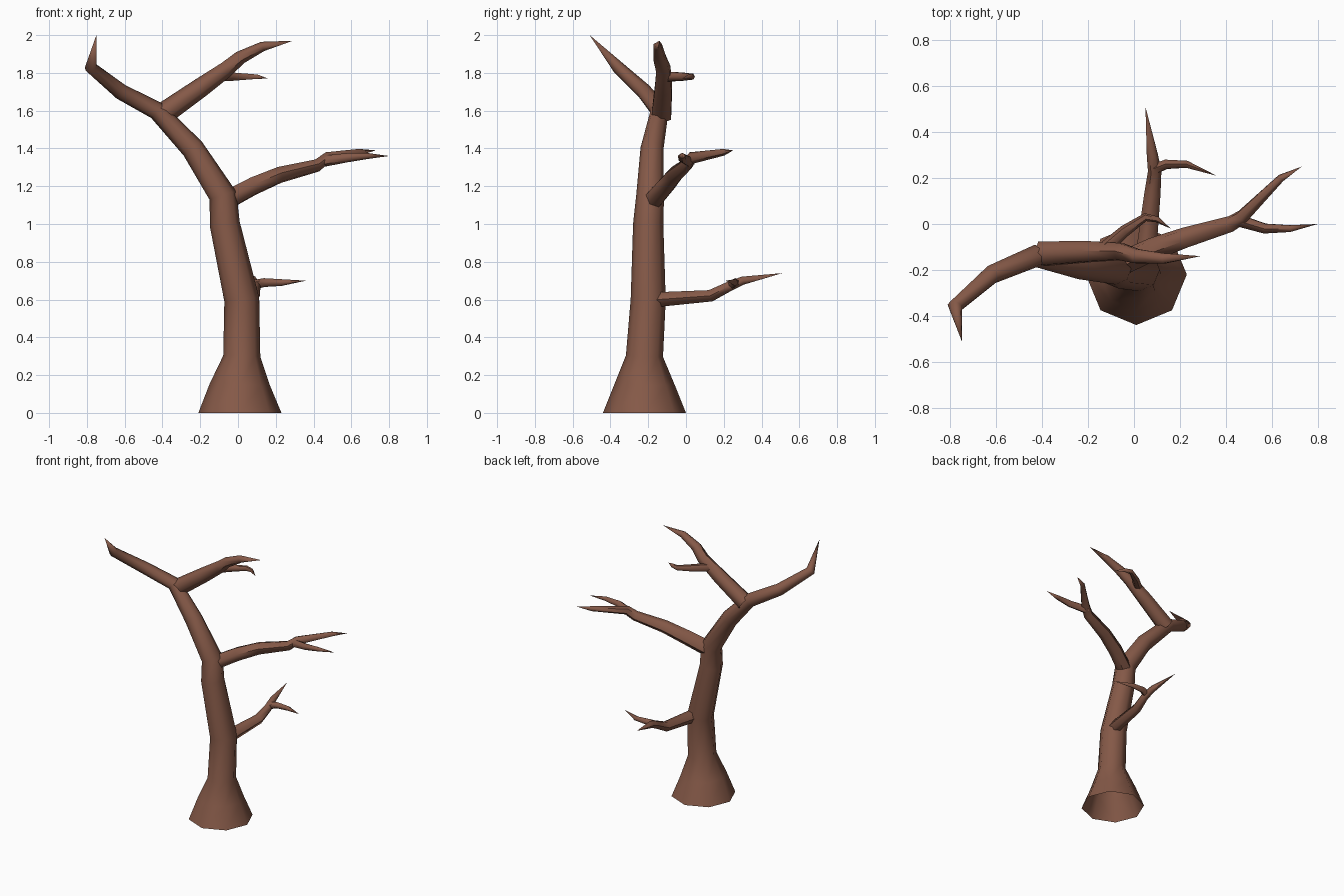
import bpy, bmesh, math
from mathutils import Vector

cube = bpy.data.objects.get("Cube")
if cube:
    bpy.data.objects.remove(cube, do_unlink=True)

bark = bpy.data.materials.new("brown_bark")
bark.use_nodes = True
color = (0.235, 0.1, 0.064, 1)
bark.diffuse_color = color
bsdf = next(node for node in bark.node_tree.nodes if node.type == 'BSDF_PRINCIPLED')
bsdf.inputs["Base Color"].default_value = color


def trunk_radius(height, fraction):
    """Slow taper with height, plus a straight flare at the roots."""
    return 0.1 - 0.02 * height ** 2 + 0.12 * max(0, 1 - height / 0.3)


def branch_radius(start):
    """Taper that stays thick near the trunk and thins toward the tip."""
    return lambda height, fraction: start * (1 - 0.8 * fraction ** 1.5)


def loft(name, radius, sides, *path):
    """Sweep a polygon along the path and close the far end in a point."""
    points = [Vector(p) for p in path]
    steps = [b - a for a, b in zip(points, points[1:])]
    total = sum(step.length for step in steps)
    bm = bmesh.new()
    rings = []
    travelled = 0
    side = Vector((1, 0, 0))
    for i, step in enumerate(steps):
        along = step.normalized()
        if i > 0:
            along = (along + steps[i - 1].normalized()).normalized()
        # Carry the side direction along so the tube does not twist
        side = (side - along * side.dot(along)).normalized()
        other = along.cross(side)
        size = radius(points[i].z, travelled / total)
        ring = []
        for k in range(sides):
            angle = math.tau * k / sides
            offset = side * math.cos(angle) + other * math.sin(angle)
            ring.append(bm.verts.new(points[i] + offset * size))
        rings.append(ring)
        travelled += step.length
    tip = bm.verts.new(points[-1])
    for k in range(sides):
        n = (k + 1) % sides
        for lower, upper in zip(rings, rings[1:]):
            bm.faces.new((lower[k], lower[n], upper[n], upper[k]))
        bm.faces.new((rings[-1][k], rings[-1][n], tip))
    mesh = bpy.data.meshes.new(name)
    bm.to_mesh(mesh)
    bm.free()
    mesh.materials.append(bark)
    obj = bpy.data.objects.new(name, mesh)
    bpy.context.collection.objects.link(obj)
    bpy.ops.object.select_all(action='DESELECT')
    obj.select_set(True)
    bpy.context.view_layer.objects.active = obj
    bpy.ops.object.shade_smooth_by_angle(angle=math.radians(60))


# Flared trunk, open underneath, bending into the long side limb
loft("trunk", trunk_radius, 8,
     (0.01, -0.22, 0), (0.01, -0.22, 0.15), (0.02, -0.22, 0.3), (0.02, -0.2, 0.6),
     (-0.07, -0.2, 1), (-0.08, -0.19, 1.15), (-0.24, -0.18, 1.4), (-0.43, -0.14, 1.6),
     (-0.62, -0.22, 1.7), (-0.78, -0.36, 1.83), (-0.75, -0.51, 2))

# Upper limb with a hooked twig
loft("upper_branch", branch_radius(0.06), 6,
     (-0.4, -0.13, 1.58), (-0.2, -0.12, 1.72), (-0.06, -0.12, 1.82),
     (0.01, -0.14, 1.88), (0.13, -0.15, 1.94), (0.29, -0.14, 1.97))
loft("upper_twig", branch_radius(0.03), 6,
     (-0.12, -0.1, 1.78), (-0.04, -0.03, 1.78), (0.05, 0.03, 1.78),
     (0.1, 0.02, 1.78), (0.16, -0.02, 1.77))

# Middle limb forking into two tips
loft("middle_branch", branch_radius(0.055), 6,
     (-0.07, -0.18, 1.12), (0.08, -0.11, 1.2), (0.22, -0.06, 1.26), (0.42, 0, 1.31),
     (0.47, 0.03, 1.35), (0.64, 0.2, 1.38), (0.73, 0.25, 1.39))
loft("middle_twig", branch_radius(0.03), 6,
     (0.44, 0.02, 1.33), (0.57, -0.02, 1.35), (0.68, -0.02, 1.36), (0.8, 0, 1.36))

# Low rear limb forking into two tips
loft("lower_branch", branch_radius(0.045), 6,
     (0.05, -0.15, 0.6), (0.08, 0.13, 0.62), (0.09, 0.23, 0.67),
     (0.08, 0.3, 0.7), (0.05, 0.51, 0.74))
loft("lower_twig", branch_radius(0.025), 6,
     (0.09, 0.24, 0.68), (0.14, 0.26, 0.69), (0.23, 0.26, 0.69), (0.36, 0.21, 0.7))
